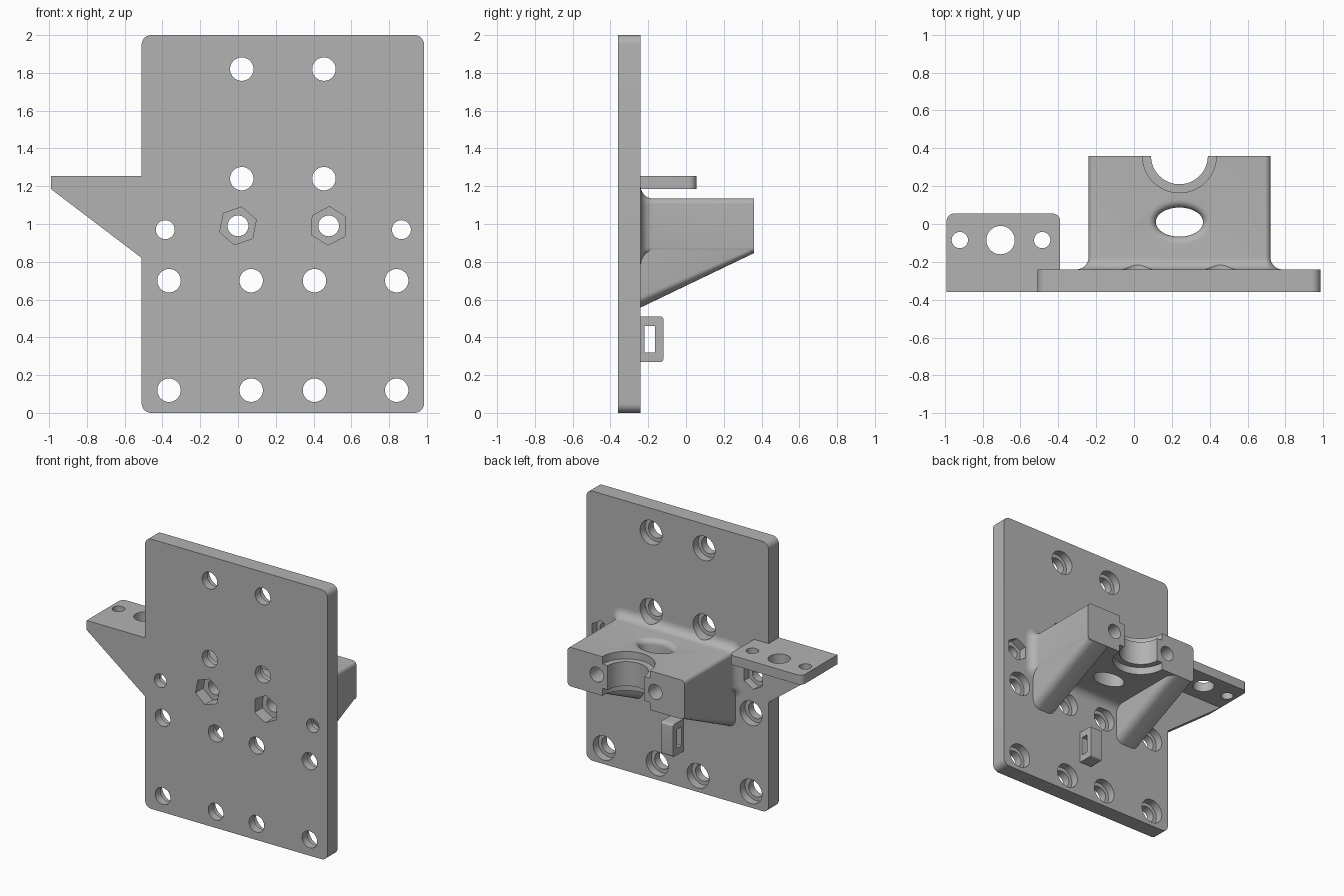
import bpy, bmesh
from math import sin, cos, pi, radians

if "Cube" in bpy.data.objects:
    bpy.data.objects.remove(bpy.data.objects["Cube"])

grey = bpy.data.materials.new("matte_grey")
grey.use_nodes = True
grey.diffuse_color = (0.45, 0.45, 0.45, 1)
grey.node_tree.nodes["Principled BSDF"].inputs["Base Color"].default_value = (0.45, 0.45, 0.45, 1)

AXES = {"x": lambda a, b, h: (h, a, b),
        "y": lambda a, b, h: (a, h, b),
        "z": lambda a, b, h: (a, b, h)}


def loft(name, axis, sections):
    """Skin a solid through (height, outline) sections along an axis."""
    bm = bmesh.new()
    rings = [[bm.verts.new(AXES[axis](a, b, h)) for a, b in pts] for h, pts in sections]
    n = len(rings[0])
    for lo, hi in zip(rings, rings[1:]):
        for i in range(n):
            j = (i + 1) % n
            bm.faces.new((lo[i], lo[j], hi[j], hi[i]))
    bm.faces.new(rings[0])
    bm.faces.new(rings[-1])
    bmesh.ops.recalc_face_normals(bm, faces=bm.faces)
    mesh = bpy.data.meshes.new(name)
    bm.to_mesh(mesh)
    bm.free()
    mesh.materials.append(grey)
    obj = bpy.data.objects.new(name, mesh)
    bpy.context.collection.objects.link(obj)
    return obj


def prism(name, axis, pts, lo, hi):
    return loft(name, axis, [(lo, pts), (hi, pts)])


def ellipse(a, b, ra, rb=None, n=48, turn=0):
    return [(a + ra * cos(radians(turn) + 2 * pi * i / n),
             b + (rb or ra) * sin(radians(turn) + 2 * pi * i / n)) for i in range(n)]


def corner(a, b, r, start, n=8):
    return [(a + r * cos(radians(start + 90 * i / n)),
             b + r * sin(radians(start + 90 * i / n))) for i in range(n + 1)]


def rounded(a0, a1, b0, b1, r):
    return (corner(a1 - r, b1 - r, r, 0) + corner(a0 + r, b1 - r, r, 90)
            + corner(a0 + r, b0 + r, r, 180) + corner(a1 - r, b0 + r, r, 270))


def apply_modifier(obj, mod):
    bpy.context.view_layer.objects.active = obj
    with bpy.context.temp_override(object=obj, active_object=obj):
        bpy.ops.object.modifier_apply(modifier=mod.name)


def cut(cutter, *targets):
    for obj in targets:
        mod = obj.modifiers.new("cut", "BOOLEAN")
        mod.operation = "DIFFERENCE"
        mod.solver = "EXACT"
        mod.object = cutter
        apply_modifier(obj, mod)
    bpy.data.objects.remove(cutter)


FRONT, BACK, END = -0.36, -0.24, 0.36
L, R, MID = -0.24, 0.72, 0.24

# Plate with the triangular side gusset in one outline
outline = (corner(0.935, 1.95, 0.05, 0) + corner(-0.46, 1.95, 0.05, 90)
           + [(-0.51, 1.255), (-0.99, 1.255), (-0.99, 1.185), (-0.51, 0.82)]
           + corner(-0.46, 0.05, 0.05, 180) + corner(0.935, 0.05, 0.05, 270))
plate = prism("mounting_plate", "y", outline, FRONT, BACK)

# Side tab with three holes
tab_outline = ([(-0.99, BACK), (-0.39, BACK)] + corner(-0.43, 0.015, 0.04, 0)
               + corner(-0.95, 0.015, 0.04, 90))
tab = prism("side_tab", "z", tab_outline, 1.185, 1.255)
for x, r in ((-0.92, 0.043), (-0.705, 0.075), (-0.485, 0.043)):
    cut(prism("cutter", "z", ellipse(x, -0.085, r), 1, 1.5), tab)

# Holder block flaring into the plate
F = 0.065
flare = [(BACK + F * (1 - cos(t)), F * (1 - sin(t))) for t in [pi / 16 * i for i in range(9)]]
sections = [(y, rounded(L - o, R + o, 0.845 - o, 1.135 + o, 0.03 + o)) for y, o in flare]
sections = [(BACK - 0.005, sections[0][1])] + sections + [(END, sections[-1][1])]
block = loft("holder_block", "y", sections)

# Sloping ribs under the block, rounded along their lower edges
ribs = []
for name, x0, x1 in (("right_rib", L + 0.002, -0.04), ("left_rib", 0.52, R - 0.002)):
    rib = prism(name, "x", [(BACK - 0.1, 0.51), (END - 0.002, 0.845),
                            (END - 0.002, 0.875), (BACK - 0.1, 0.875)], x0, x1)
    bm = bmesh.new()
    bm.from_mesh(rib.data)
    edges = [e for e in bm.edges if abs(e.verts[0].co.y - e.verts[1].co.y) > 0.5
             and max(v.co.z for v in e.verts) < 0.86]
    bmesh.ops.bevel(bm, geom=edges, offset=0.06, segments=8, profile=0.5, affect="EDGES")
    bm.to_mesh(rib.data)
    bm.free()
    cut(prism("cutter", "y", rounded(-1, 1, 0, 2, 0.1), -1, BACK), rib)
    ribs.append(rib)

# Stepped half-round socket in the block
for r, z0, z1 in ((0.15, 0.5, 1.5), (0.195, 1.08, 1.5), (0.195, 0.5, 0.9)):
    cut(prism("cutter", "z", ellipse(MID, END, r, n=64), z0, z1), block)

# Oval opening with a softened upper rim
S = 0.04
rim = [(1.135 - S * cos(t), S * (1 - sin(t))) for t in [pi / 12 * i for i in range(7)]]
rim = [(1.135 - S + S * sin(t), S * (1 - cos(t))) for t in [pi / 12 * i for i in range(7)]]
oval = [(z, ellipse(MID, 0.01, 0.125 + o, 0.077 + o)) for z, o in rim]
cut(loft("cutter", "z", [(0.5, oval[0][1])] + oval + [(1.2, oval[-1][1])]), block)

# Counterbored screw holes
spots = [(x, z) for x in (0.02, 0.455) for z in (1.82, 1.24)]
spots += [(x, z) for x in (-0.365, 0.07, 0.405, 0.84) for z in (0.7, 0.12)]
for x, z in spots:
    cut(prism("cutter", "y", ellipse(x, z, 0.062), -1, 0), plate)
    near = [block] if z == 1.24 else []
    cut(prism("cutter", "y", ellipse(x, z, 0.09), -0.3, 0), plate, *near)

# Small side holes with nut pockets at the back
for x in (-0.385, 0.865):
    cut(prism("cutter", "y", ellipse(x, 0.97, 0.05), -1, 0), plate)
    cut(prism("cutter", "y", ellipse(x, 0.97, 0.088, n=6, turn=30), -0.3, 0), plate)

# Long bolt holes with nut pockets at the front
for x, turn in ((0, 79), (0.48, 88)):
    cut(prism("cutter", "y", ellipse(x, 0.99, 0.055), -1, 1), plate, block)
    cut(prism("cutter", "y", ellipse(x, 0.99, 0.102, n=6, turn=turn), -1, -0.27), plate)

# Cable tie loop
loop = prism("cable_loop", "x", [(BACK, 0.27)] + corner(-0.135, 0.285, 0.015, 270)
             + corner(-0.135, 0.495, 0.015, 0) + [(BACK, 0.51)], 0.19, 0.29)
cut(prism("cutter", "x", [(-0.22, 0.32), (-0.165, 0.32), (-0.165, 0.46), (-0.22, 0.46)], 0, 1), loop)

# Smooth the curved faces, keep the edges crisp
bpy.ops.object.select_all(action="DESELECT")
for obj in (plate, tab, block, loop, *ribs):
    obj.select_set(True)
bpy.context.view_layer.objects.active = plate
bpy.ops.object.shade_smooth_by_angle(angle=radians(30))
